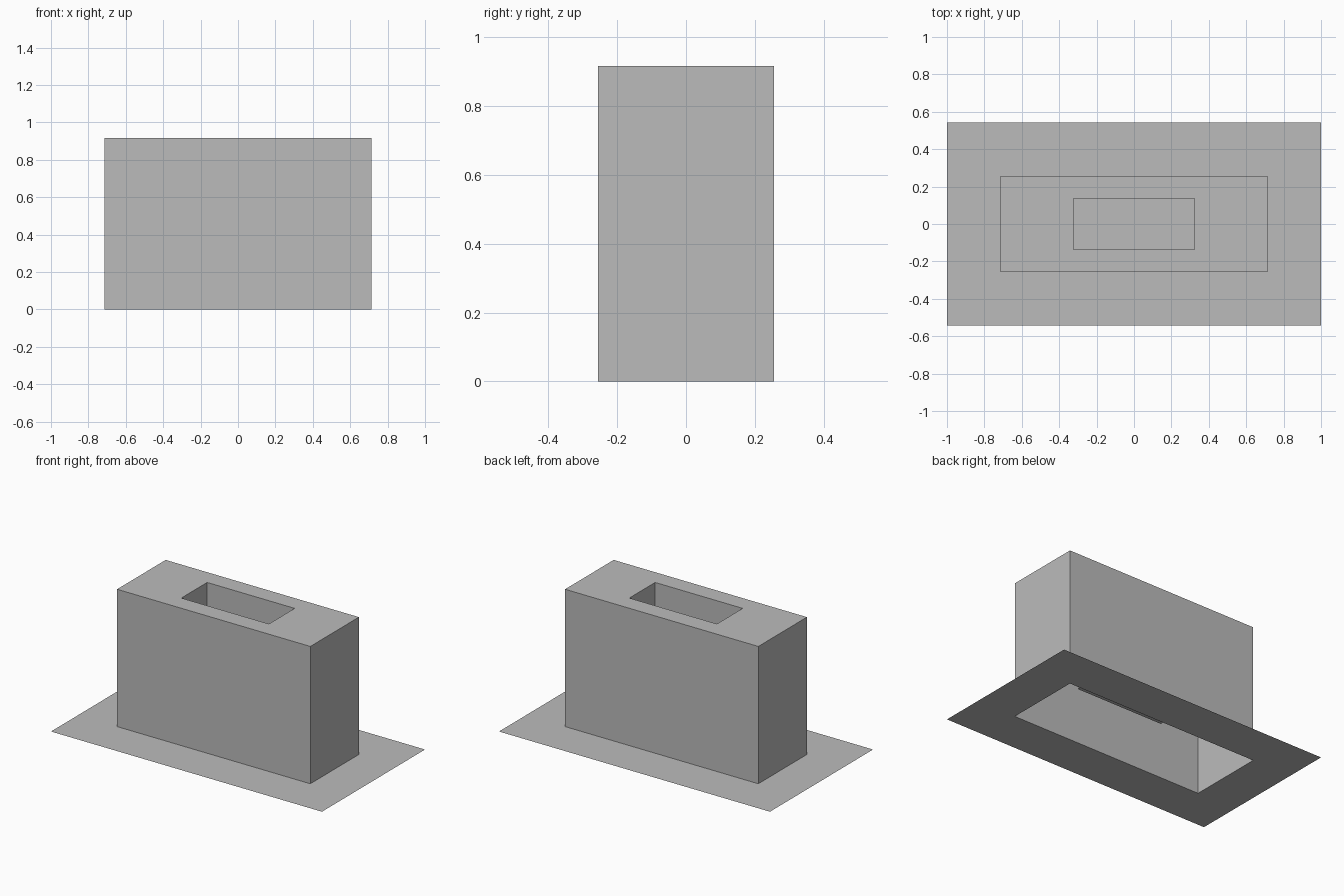
import bpy
import bmesh

cube = bpy.data.objects.get("Cube")
if cube:
    bpy.data.objects.remove(cube, do_unlink=True)

# Single flat colour
grey = bpy.data.materials.new("plain_grey")
colour = (0.5, 0.5, 0.5, 1.0)
grey.use_nodes = True
grey.diffuse_color = colour
grey.node_tree.nodes["Principled BSDF"].inputs["Base Color"].default_value = colour

# Half sizes of the nested rectangles, and the levels they sit on
FLANGE = (1.0, 0.543)
BODY = (0.713, 0.256)
SLOT = (0.323, 0.136)
TOP = 0.916
SLOT_FLOOR = 0.28


def sheet_part(name, rings, capped=False):
    """Join successive rectangles (half size, height) with open sheet faces."""
    bm = bmesh.new()
    loops = []
    for (hx, hy), z in rings:
        corners = ((-hx, -hy), (hx, -hy), (hx, hy), (-hx, hy))
        loops.append([bm.verts.new((x, y, z)) for x, y in corners])
    for a, b in zip(loops, loops[1:]):
        for i in range(4):
            j = (i + 1) % 4
            bm.faces.new((a[i], a[j], b[j], b[i]))
    if capped:
        bm.faces.new(loops[-1])
    mesh = bpy.data.meshes.new(name)
    bm.to_mesh(mesh)
    bm.free()
    mesh.materials.append(grey)
    obj = bpy.data.objects.new(name, mesh)
    bpy.context.collection.objects.link(obj)
    return obj


# Flat mounting flange, open beneath the body
sheet_part("base_flange", [(FLANGE, 0), (BODY, 0)])

# Hollow box with a rectangular opening in its top
sheet_part("box_body", [(BODY, 0), (BODY, TOP), (SLOT, TOP)])

# Deep pocket hanging from the opening
sheet_part("slot_pocket", [(SLOT, TOP), (SLOT, SLOT_FLOOR)], capped=True)
